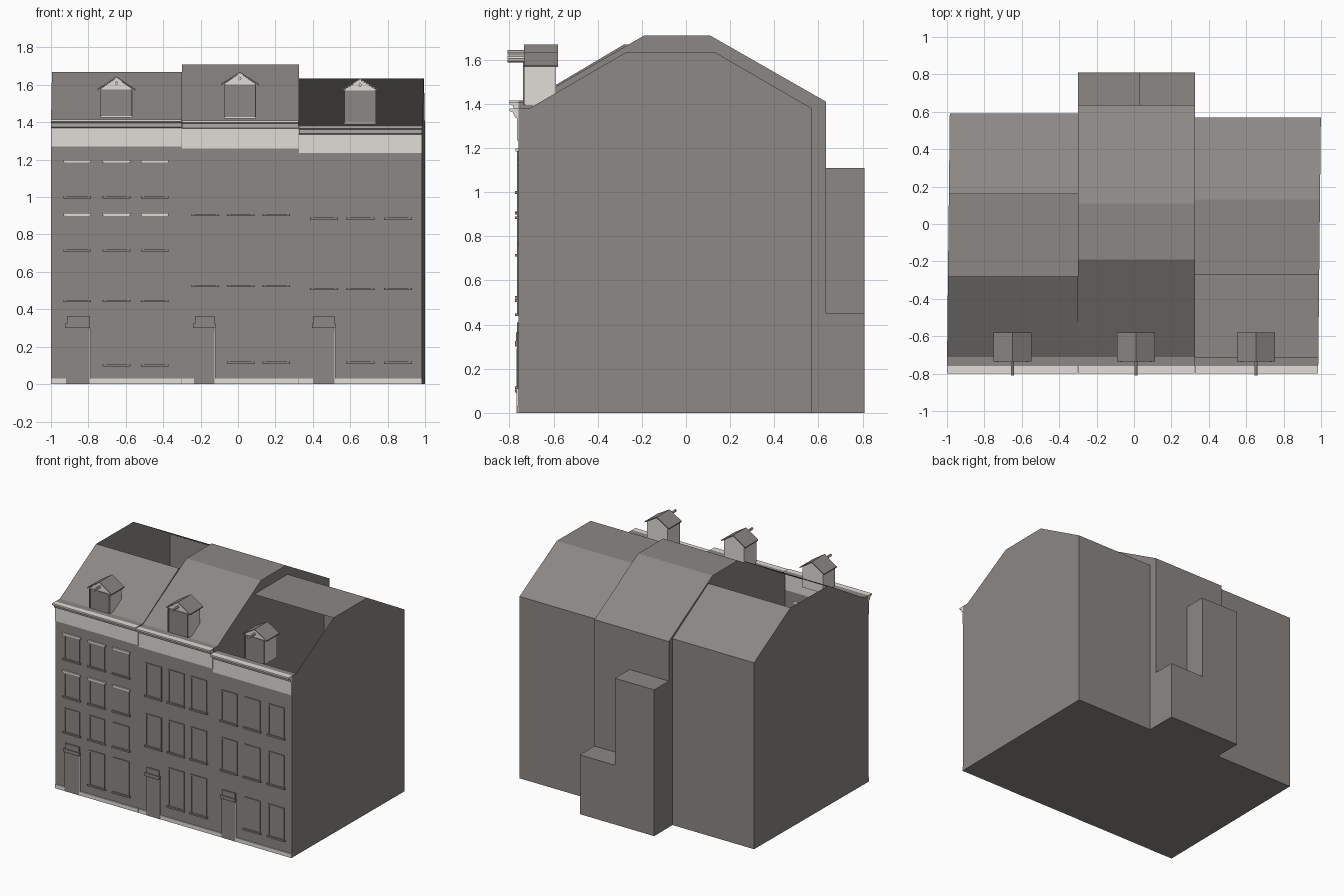
import bpy, bmesh, math

cube = bpy.data.objects.get("Cube")
if cube:
    bpy.data.objects.remove(cube, do_unlink=True)


def material(name, rgb):
    m = bpy.data.materials.new(name)
    m.use_nodes = True
    colour = (*rgb, 1)
    m.diffuse_color = colour
    m.node_tree.nodes["Principled BSDF"].inputs["Base Color"].default_value = colour
    return m


GREY = material("warm grey", (0.26, 0.245, 0.232))
CREAM = material("cream", (0.75, 0.72, 0.67))
FRONT = -0.76


def prism(bm, profile, start, end, axis="x", skip=None):
    """Extrude a (y,z) profile along x, or an (x,z) profile along y."""
    def place(d, p):
        return (d, p[0], p[1]) if axis == "x" else (p[0], d, p[1])
    a = [bm.verts.new(place(start, p)) for p in profile]
    b = [bm.verts.new(place(end, p)) for p in profile]
    faces = [bm.faces.new(b), bm.faces.new(a[::-1])]
    n = len(profile)
    for i in range(n):
        j = (i + 1) % n
        if i != skip:
            faces.append(bm.faces.new((b[j], b[i], a[i], a[j])))
    if skip is None:
        bmesh.ops.recalc_face_normals(bm, faces=faces)


def box(bm, x0, x1, y0, y1, z0, z1):
    prism(bm, [(y0, z0), (y1, z0), (y1, z1), (y0, z1)], x0, x1)


def finish(name, bm, mat):
    mesh = bpy.data.meshes.new(name)
    bm.to_mesh(mesh)
    bm.free()
    mesh.materials.append(mat)
    obj = bpy.data.objects.new(name, mesh)
    bpy.context.collection.objects.link(obj)
    return obj


def house(name, x0, x1, rear, eave, top, flat, skip=None, twist=(0, 0)):
    """Wall and mansard roof shell; twist shifts the rear end of each side wall."""
    bm = bmesh.new()
    prism(bm, [(FRONT, 0), (rear, 0), (rear, eave), (flat[1], top),
               (flat[0], top), (-0.71, eave), (FRONT, eave)], x0, x1, skip=skip)
    for v in bm.verts:
        shift = twist[0] if v.co.x < (x0 + x1) / 2 else twist[1]
        v.co.x += shift * (v.co.y - FRONT) / (rear - FRONT)
    finish(name + "_shell", bm, GREY)


def cornice(name, x0, x1, z, fascia_low):
    """Moulded gutter with a flat fascia beneath."""
    bm = bmesh.new()
    prism(bm, [(-0.755, z - 0.05), (-0.775, z - 0.04), (-0.785, z - 0.018),
               (-0.8, z - 0.012), (-0.8, z), (-0.755, z)], x0, x1)
    finish(name + "_gutter", bm, CREAM)
    bm = bmesh.new()
    box(bm, x0, x1, FRONT - 0.006, FRONT + 0.001, fascia_low, z - 0.04)
    finish(name + "_fascia", bm, CREAM)


def window(bm, x, low, high, w=0.062):
    """Pane, jambs, head and sill on the front wall."""
    y = FRONT + 0.001
    box(bm, x - w, x + w, FRONT - 0.002, y, low, high)
    for s in (-w, w):
        box(bm, x + s - 0.005, x + s + 0.005, FRONT - 0.007, y, low, high)
    box(bm, x - w, x + w, FRONT - 0.007, y, high - 0.01, high)
    box(bm, x - w - 0.012, x + w + 0.012, FRONT - 0.014, y, low - 0.012, low)


def door(name, x0, x1):
    """Door leaf, fanlight hood and pale side posts."""
    y = FRONT + 0.001
    bm = bmesh.new()
    box(bm, x0, x1, FRONT - 0.008, y, 0, 0.295)
    box(bm, x0 - 0.005, x1 + 0.005, FRONT - 0.016, y, 0.3, 0.325)
    box(bm, x0 + 0.005, x1, FRONT - 0.01, y, 0.325, 0.365)
    finish(name + "_door", bm, GREY)
    bm = bmesh.new()
    box(bm, x1, x1 + 0.006, FRONT - 0.009, y, 0, 0.295)
    finish(name + "_door_post", bm, CREAM)


def plinth(name, x0, x1, d0, d1):
    bm = bmesh.new()
    for a, b in ((x0, d0), (d1 + 0.006, x1)):
        box(bm, a, b, FRONT - 0.007, FRONT + 0.001, 0, 0.03)
    finish(name + "_plinth", bm, CREAM)


def dormer(name, x, low, eave, peak):
    """Gabled hoist dormer with panel, roof and projecting beam."""
    w, y0, y1 = 0.086, -0.73, -0.59
    bm = bmesh.new()
    prism(bm, [(x - w, low), (x + w, low), (x + w, eave), (x, peak - 0.008),
               (x - w, eave)], y0, y1, "y")
    finish(name + "_dormer_body", bm, CREAM)
    bm = bmesh.new()
    box(bm, x - w + 0.003, x + w - 0.003, y0 - 0.005, y0 + 0.001, low + 0.008, eave - 0.004)
    for s in (-1, 1):
        box(bm, x + s * 0.08 - 0.004, x + s * 0.08 + 0.004, y0 - 0.009, y0, low + 0.008, eave - 0.004)
    finish(name + "_dormer_shutter", bm, GREY)
    bm = bmesh.new()
    e = eave - 0.008
    prism(bm, [(x - 0.102, e), (x, peak - 0.008), (x + 0.102, e),
               (x + 0.102, e + 0.008), (x, peak), (x - 0.102, e + 0.008)],
          y0 - 0.004, -0.58, "y")
    finish(name + "_dormer_roof", bm, GREY)
    bm = bmesh.new()
    ring = [(x + 0.008 * math.cos(k * math.tau / 8),
             peak - 0.036 + 0.01 * math.sin(k * math.tau / 8)) for k in range(8)]
    prism(bm, ring, -0.81, y0 + 0.01, "y")
    finish(name + "_hoist_beam", bm, CREAM)


# Shells: the outer two roofs each have one open panel
house("right_house", -1, -0.3, 0.59, 1.415, 1.67, (-0.28, 0.16), 3, (0.015, 0))
house("middle_house", -0.3, 0.325, 0.635, 1.41, 1.71, (-0.19, 0.11))
house("left_house", 0.325, 0.985, 0.57, 1.38, 1.635, (-0.27, 0.13), 4, (0, 0.014))

# Stepped rear extension
bm = bmesh.new()
prism(bm, [(-0.3, 0), (0.325, 0), (0.325, 0.45), (0.03, 0.45), (0.03, 1.11),
           (-0.3, 1.11)], 0.634, 0.81, "y")
finish("rear_extension", bm, GREY)

# Front details: span, gutter top, fascia foot, door, dormer, window columns and rows
specs = {
    "right_house": dict(span=(-1, -0.302), z=1.415, low=1.27, door=(-0.92, -0.795),
                        dormer=(-0.65, 1.425, 1.578, 1.645), cols=(-0.86, -0.65, -0.445),
                        rows=((0.105, 0.365), (0.45, 0.63), (0.72, 0.9), (1.005, 1.185))),
    "middle_house": dict(span=(-0.3, 0.323), z=1.41, low=1.26, door=(-0.235, -0.125),
                         dormer=(0.01, 1.42, 1.605, 1.67), cols=(-0.175, 0.015, 0.205),
                         rows=((0.12, 0.41), (0.53, 0.77), (0.91, 1.155))),
    "left_house": dict(span=(0.325, 0.985), z=1.38, low=1.235, door=(0.4, 0.515),
                       dormer=(0.653, 1.39, 1.575, 1.635), cols=(0.46, 0.655, 0.855),
                       rows=((0.12, 0.36), (0.515, 0.76), (0.89, 1.12))),
}
for name, s in specs.items():
    cornice(name, *s["span"], s["z"], s["low"])
    door(name, *s["door"])
    plinth(name, *s["span"], *s["door"])
    dormer(name, *s["dormer"])
    bm = bmesh.new()
    for r, (low, high) in enumerate(s["rows"]):
        for x in s["cols"][0 if r else 1:]:
            window(bm, x, low, high)
    finish(name + "_windows", bm, GREY)

# Pale window heads on the four-storey house
bm = bmesh.new()
for low, high in specs["right_house"]["rows"][2:]:
    for x in specs["right_house"]["cols"]:
        box(bm, x - 0.074, x + 0.074, FRONT - 0.012, FRONT + 0.001, high, high + 0.014)
finish("window_heads", bm, CREAM)
